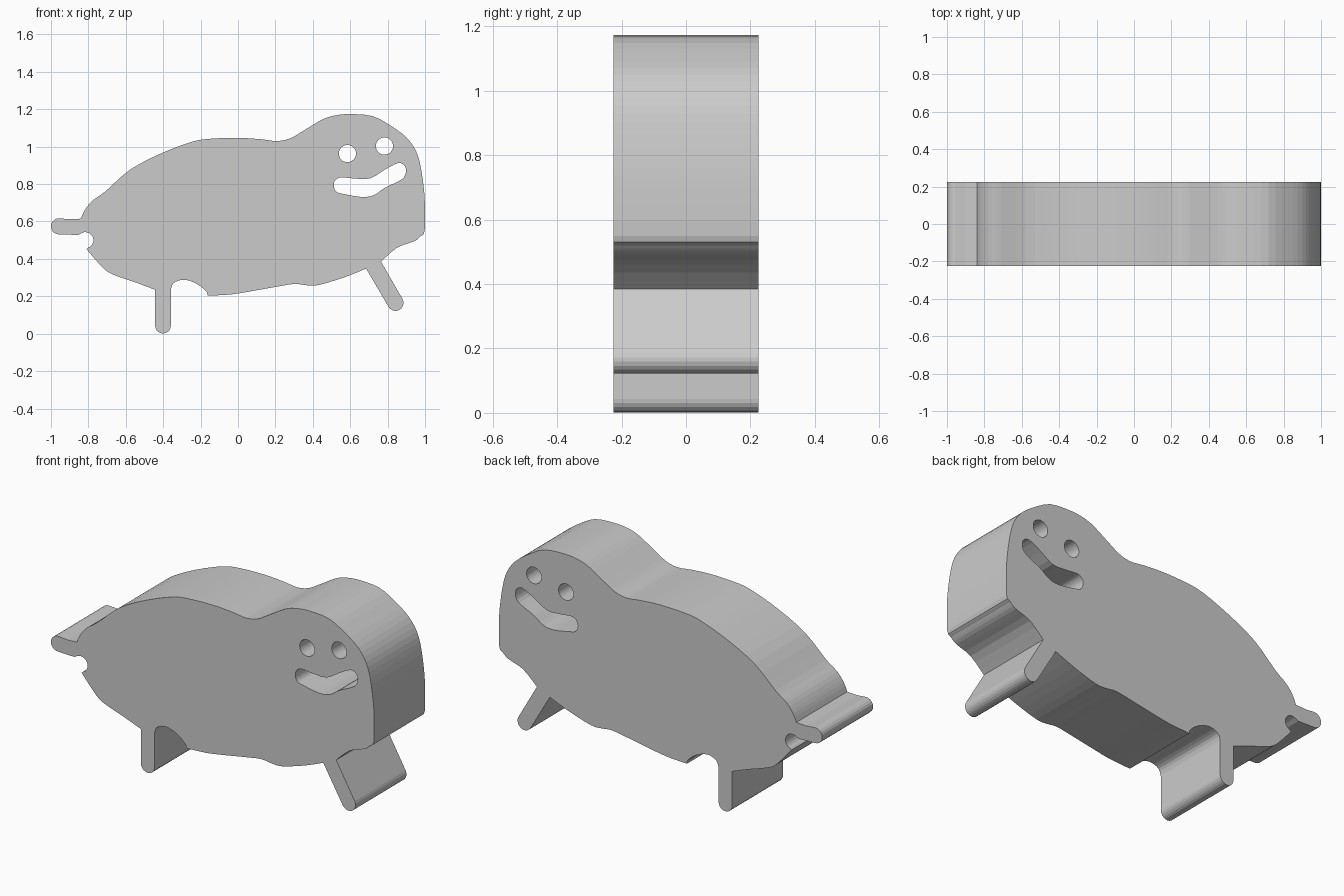
import bpy, bmesh
from math import cos, sin, pi, radians
from mathutils import Vector

if "Cube" in bpy.data.objects:
    bpy.data.objects.remove(bpy.data.objects["Cube"])

DEPTH = 0.45


def smooth(pts, steps=3, closed=False):
    """Catmull-Rom curve through the given points."""
    p = [Vector(q) for q in pts]
    n = len(p)
    get = (lambda i: p[i % n]) if closed else (lambda i: p[max(0, min(n - 1, i))])
    out = []
    for i in range(n if closed else n - 1):
        a, b, c, d = (get(i + k) for k in (-1, 0, 1, 2))
        for s in range(steps):
            t = s / steps
            out.append(0.5 * (2 * b + (c - a) * t + (2 * a - 5 * b + 4 * c - d) * t * t
                              + (3 * b - a - 3 * c + d) * t ** 3))
    if not closed:
        out.append(p[-1])
    return out


def arc(x, z, r, start, end, n=10):
    angles = [radians(start + (end - start) * i / n) for i in range(n + 1)]
    return [Vector((x + r * cos(a), z + r * sin(a))) for a in angles]


# Back, head and chin, from the tail round to the front leg
outline = smooth([(-.84, .615), (-.82, .66), (-.78, .71), (-.71, .76), (-.58, .875),
                  (-.42, .96), (-.25, 1.025), (-.15, 1.042), (0, 1.047), (.12, 1.04),
                  (.21, 1.03), (.28, 1.045), (.35, 1.085), (.45, 1.145), (.52, 1.167),
                  (.6, 1.174), (.72, 1.163), (.82, 1.11), (.9, 1.05), (.95, .98),
                  (.975, .9), (.992, .79), (.999, .7), (.998, .55), (.975, .52),
                  (.94, .493), (.85, .46), (.765, .385)])
# Slanted front leg
outline += arc(.842, .165, .043, 28, -152)
# Belly
outline += smooth([(.685, .348), (.57, .302), (.43, .26), (.36, .26), (.30, .266),
                   (.2, .25), (0, .215), (-.08, .207), (-.163, .203)])
# Arch behind the belly
outline += smooth([(-.165, .22), (-.2, .253), (-.25, .28), (-.30, .288), (-.345, .27),
                   (-.359, .235)])
# Straight back leg
outline += arc(-.401, .043, .042, 0, -180)
# Rump
outline += smooth([(-.443, .235), (-.55, .275), (-.66, .313), (-.72, .35), (-.81, .452)])
# Notch under the tail, then the tail
outline += arc(-.816, .5, .043, -70, 115)
outline += [Vector((-.855, .528))]
outline += arc(-.957, .574, .043, 270, 90)
outline += [Vector((-.9, .612))]

# Eye holes and mouth slot
eyes = [arc(x, z, .046, 0, 345, 23) for x, z in ((.585, .963), (.783, 1.003))]
mouth = smooth([(.512, .79), (.52, .82), (.55, .836), (.62, .83), (.705, .83), (.785, .877),
                (.855, .912), (.89, .898), (.898, .865), (.875, .825), (.785, .78),
                (.725, .74), (.66, .731), (.56, .748), (.525, .76)], closed=True)

# Fill the profile, leaving the holes open, and extrude it
curve = bpy.data.curves.new("animal_body", 'CURVE')
curve.dimensions = '2D'
curve.fill_mode = 'BOTH'
curve.extrude = DEPTH / 2
for loop in [outline, mouth] + eyes:
    spline = curve.splines.new('POLY')
    spline.points.add(len(loop) - 1)
    for point, co in zip(spline.points, loop):
        point.co = (co.x, co.y, 0, 1)
    spline.use_cyclic_u = True
body = bpy.data.objects.new("animal_body", curve)
bpy.context.collection.objects.link(body)
body.rotation_euler.x = pi / 2
bpy.context.view_layer.objects.active = body
body.select_set(True)
bpy.ops.object.convert(target='MESH')
bpy.ops.object.transform_apply(location=False, rotation=True, scale=False)

# Weld the caps to the walls
bm = bmesh.new()
bm.from_mesh(body.data)
bmesh.ops.remove_doubles(bm, verts=bm.verts, dist=1e-4)
bmesh.ops.recalc_face_normals(bm, faces=bm.faces)
for f in bm.faces:
    f.smooth = False
bm.to_mesh(body.data)
bm.free()
